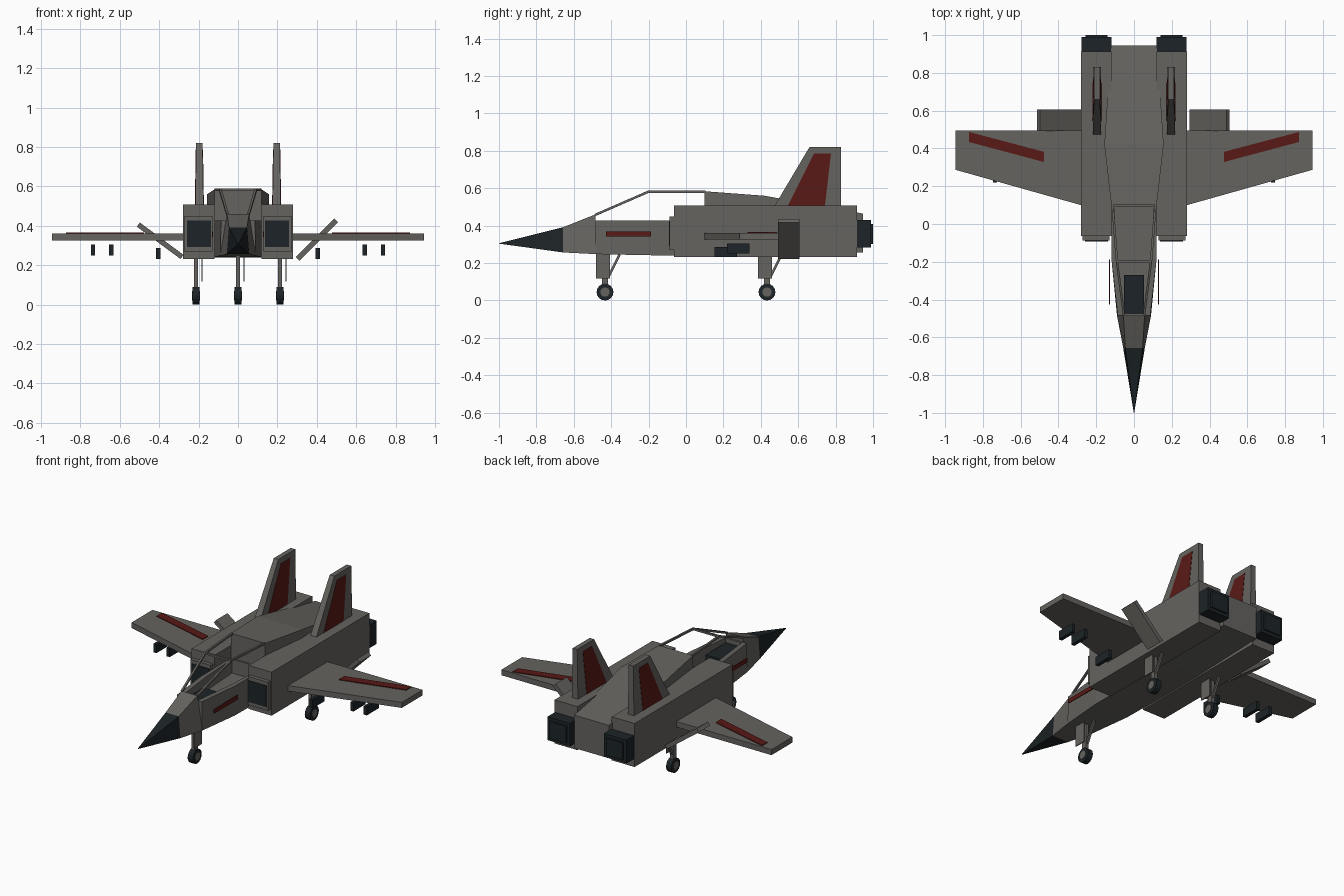
import bpy, bmesh, math
from mathutils import Vector

if "Cube" in bpy.data.objects:
    bpy.data.objects.remove(bpy.data.objects["Cube"])


def material(name, rgb):
    m = bpy.data.materials.new(name)
    m.diffuse_color = (*rgb, 1)
    m.use_nodes = True
    m.node_tree.nodes["Principled BSDF"].inputs["Base Color"].default_value = m.diffuse_color
    return m


GREY = material("hull_grey", (0.13, 0.125, 0.115))
DARK = material("dark", (0.012, 0.017, 0.02))
RED = material("dark_red", (0.1, 0.01, 0.008))


def finish(name, bm, mat=GREY):
    bmesh.ops.recalc_face_normals(bm, faces=bm.faces)
    me = bpy.data.meshes.new(name)
    bm.to_mesh(me)
    bm.free()
    me.materials.append(mat)
    ob = bpy.data.objects.new(name, me)
    bpy.context.collection.objects.link(ob)
    return ob


def box(name, x, y, z, mat=GREY):
    """Box from (min, max) ranges."""
    bm = bmesh.new()
    bmesh.ops.create_cube(bm, size=1)
    for v in bm.verts:
        v.co = [r[0] + (c + 0.5) * (r[1] - r[0]) for c, r in zip(v.co, (x, y, z))]
    return finish(name, bm, mat)


def loft(name, sections, mat=GREY):
    """Sections: y, bottom half-width, bottom z, top half-width, top z."""
    bm = bmesh.new()
    rings = [[bm.verts.new(p) for p in ((-b, y, zb), (b, y, zb), (t, y, zt), (-t, y, zt))]
             for y, b, zb, t, zt in sections]
    for r, s in zip(rings, rings[1:]):
        for i in range(4):
            j = (i + 1) % 4
            bm.faces.new((r[i], r[j], s[j], s[i]))
    bm.faces.new(rings[0])
    bm.faces.new(rings[-1])
    return finish(name, bm, mat)


def slab(name, lower, upper, mat=GREY):
    """Solid between two outlines with equal point counts."""
    bm = bmesh.new()
    a = [bm.verts.new(p) for p in lower]
    b = [bm.verts.new(p) for p in upper]
    bm.faces.new(a)
    bm.faces.new(b)
    for i in range(len(a)):
        j = (i + 1) % len(a)
        bm.faces.new((a[i], a[j], b[j], b[i]))
    return finish(name, bm, mat)


def bar(name, p, q, w=0.012):
    p, q = Vector(p), Vector(q)
    bm = bmesh.new()
    bmesh.ops.create_cube(bm, size=1)
    bmesh.ops.scale(bm, vec=(w, w, (q - p).length), verts=bm.verts)
    ob = finish(name, bm)
    ob.location = (p + q) / 2
    ob.rotation_euler = (q - p).to_track_quat('Z', 'Y').to_euler()
    return ob


def wheel_disc(name, x, y, z, r, w, mat):
    bm = bmesh.new()
    bmesh.ops.create_cone(bm, cap_ends=True, segments=16, radius1=r, radius2=r, depth=w)
    ob = finish(name, bm, mat)
    ob.location = (x, y, z)
    ob.rotation_euler = (0, math.pi / 2, 0)
    return ob


# Nose cone, sloped front hull, cockpit hull and rear spine
loft("nose_cone", [(-1, .001, .304, .001, .306), (-.657, .057, .257, .046, .392)], DARK)
loft("front_hull", [(-.657, .057, .257, .046, .392), (-.485, .09, .248, .056, .46)])
cockpit = loft("cockpit_hull", [(-.485, .09, .248, .086, .428), (-.2, .118, .242, .118, .428),
                                (.1, .12, .24, .12, .428)])
loft("rear_spine", [(.1, .12, .24, .12, .584), (.42, .157, .24, .157, .56),
                    (.945, .122, .257, .122, .465)])

# Cockpit opening with dark floor
cutter = loft("cockpit_cutter", [(-.475, .056, .34, .056, .5), (-.2, .088, .34, .088, .5),
                                 (.09, .105, .34, .105, .5)])
cutter.hide_render = True
cutter.hide_viewport = True
cut = cockpit.modifiers.new("opening", 'BOOLEAN')
cut.operation = 'DIFFERENCE'
cut.object = cutter
cut.solver = 'EXACT'
box("instrument_panel", (-.053, .053), (-.475, -.27), (.335, .40), DARK)

# Canopy frame
for s in (-1, 1):
    a, b, c = (s * .053, -.487, .457), (s * .09, -.2, .582), (s * .114, .105, .582)
    bar("windscreen_bar", a, b)
    bar("canopy_rail", b, c)
bar("canopy_arch", (-.09, -.2, .582), (.09, -.2, .582))

for s in (-1, 1):
    def X(a, b):
        return tuple(sorted((s * a, s * b)))

    # Engine body, intake and nozzle
    box("engine_body", X(.12, .28), (-.064, .914), (.232, .507))
    box("intake_lip", X(.13, .272), (-.088, -.06), (.27, .45))
    box("intake_opening", X(.137, .26), (-.092, -.08), (.292, .426), DARK)
    box("nozzle", X(.12, .277), (.91, .99), (.283, .43), DARK)
    box("nozzle_core", X(.14, .257), (.98, 1.0), (.303, .41), DARK)

    # Wing with stripe on the upper side
    wing = [(.27, .097), (.945, .287), (.945, .495), (.27, .495)]
    slab("wing", [(s * x, y, .325) for x, y in wing], [(s * x, y, .36) for x, y in wing])
    stripe = [(.476, .382), (.873, .487), (.873, .434), (.476, .328)]
    slab("wing_stripe", [(s * x, y, .355) for x, y in stripe],
         [(s * x, y, .365) for x, y in stripe], RED)

    # Tail fin, tapering in thickness, with panels on both sides
    fin = [(.47, .5, .021), (.83, .5, .021), (.83, .82, .016), (.66, .82, .016)]
    slab("tail_fin", [(s * .196 - t, y, z) for y, z, t in fin],
         [(s * .196 + t, y, z) for y, z, t in fin])
    panel = [(.545, .507, .023), (.743, .507, .023), (.775, .786, .0185), (.685, .786, .0185)]
    slab("fin_panel", [(s * .196 - t, y, z) for y, z, t in panel],
         [(s * .196 + t, y, z) for y, z, t in panel], RED)

    # Hull side stripe
    box("side_stripe", X(.127, .132), (-.427, -.187), (.343, .37), RED)

    # Stores under the wing
    for x, y, z in ((.643, .28, .277), (.736, .28, .277), (.405, .212, .259)):
        box("wing_store", X(x - .011, x + .011), (y - .06, y + .06), (z - .027, z + .027), DARK)

# Tilted tailplanes
for x, z, angle in ((.4, .329, -45), (-.395, .324, 36.5)):
    plane = box("tailplane", (-.138, .138), (.492, .606), (-.013, .013))
    plane.location = (x, 0, z)
    plane.rotation_euler = (0, math.radians(angle), 0)

# Landing gear
for x, y in ((0, -.433), (-.213, .433), (.213, .433)):
    wheel_disc("tyre", x, y, .045, .045, .036, DARK)
    wheel_disc("wheel_hub", x, y, .045, .025, .042, GREY)
    box("gear_strut", (x - .011, x + .011), (y - .016, y + .016), (.05, .25))
    box("gear_door", (x + .027, x + .033), (y - .048, y + .026), (.118, .25))
    bar("gear_brace", (x, y + .078, .245), (x, y + .015, .12), .013)
